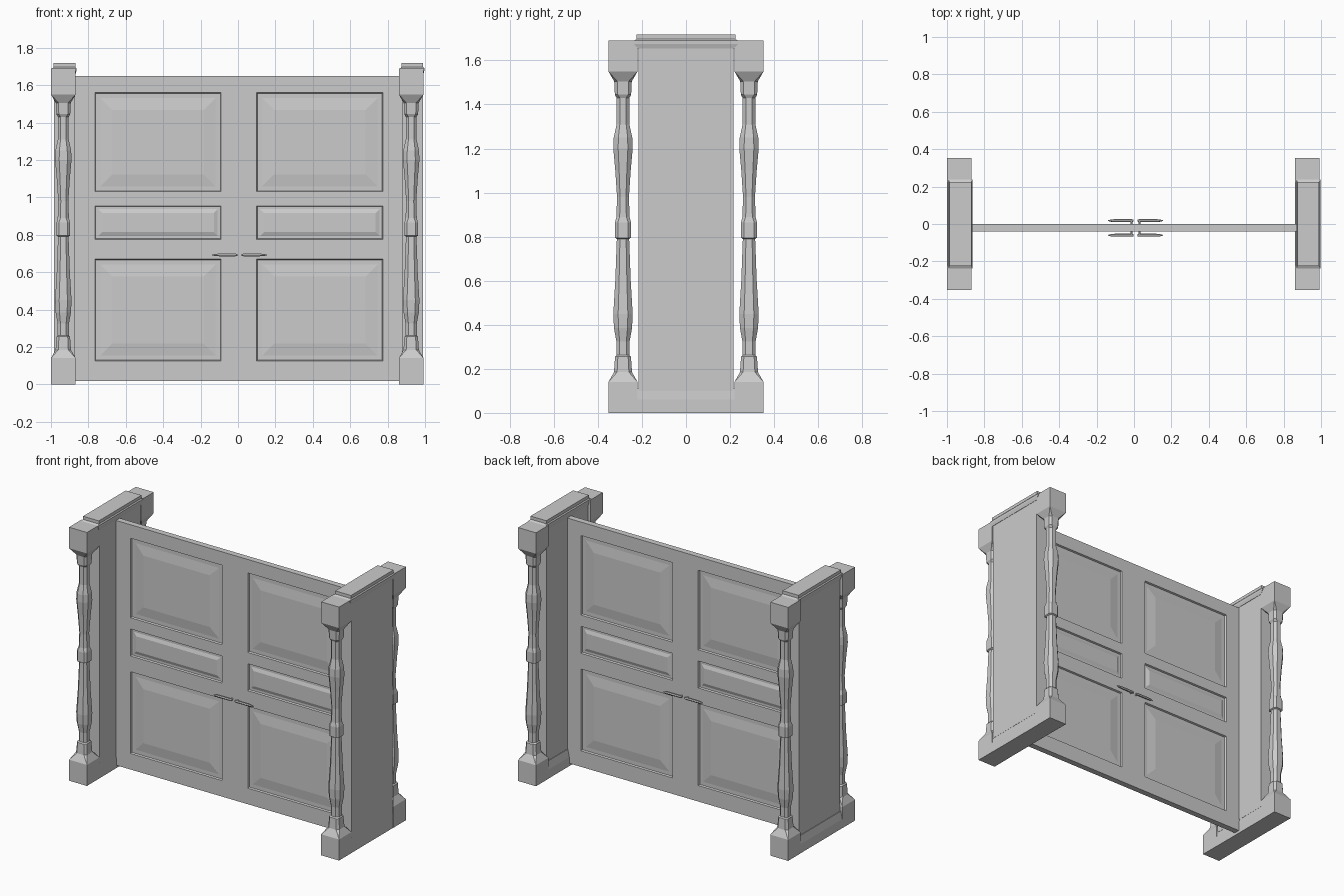
import bpy, bmesh
from mathutils import Vector

if "Cube" in bpy.data.objects:
    bpy.data.objects.remove(bpy.data.objects["Cube"])


def finish(name, bm):
    bmesh.ops.recalc_face_normals(bm, faces=bm.faces)
    me = bpy.data.meshes.new(name)
    bm.to_mesh(me)
    bm.free()
    ob = bpy.data.objects.new(name, me)
    bpy.context.collection.objects.link(ob)
    return ob


def loft(name, rings):
    """Skin a list of equal-length point rings and cap both ends."""
    bm = bmesh.new()
    vs = [[bm.verts.new(p) for p in r] for r in rings]
    n = len(vs[0])
    for a, b in zip(vs, vs[1:]):
        for i in range(n):
            j = (i + 1) % n
            bm.faces.new((a[i], a[j], b[j], b[i]))
    bm.faces.new(vs[0][::-1])
    bm.faces.new(vs[-1])
    bmesh.ops.remove_doubles(bm, verts=bm.verts, dist=1e-5)
    return finish(name, bm)


def stack(name, layers):
    """Rectangular sections (x0, x1, half_y, z) skinned upwards."""
    return loft(name, [[(x0, -h, z), (x1, -h, z), (x1, h, z), (x0, h, z)]
                       for x0, x1, h, z in layers])


def octagon(h, c):
    k = h * (1 - c)
    return [(h, -k), (h, k), (k, h), (-k, h), (-h, k), (-h, -k), (-k, -h), (k, -h)]


# Turned post profile: z, half width, corner chamfer
POST = [(0, .066, 0), (.14, .066, 0), (.185, .041, .35), (.255, .036, .35),
        (.262, .03, .5), (.325, .03, .5), (.385, .041, .5), (.45, .044, .5),
        (.6, .035, .5), (.79, .028, .5), (.795, .036, .35), (.865, .036, .35),
        (.89, .03, .5), (.98, .027, .5), (1.1, .035, .5), (1.2, .044, .5),
        (1.25, .042, .5), (1.31, .029, .5), (1.43, .029, .5), (1.445, .037, .35),
        (1.505, .04, .35), (1.55, .066, 0), (1.69, .066, 0)]

for side, dx in (("left", 0), ("right", 1.86)):
    cx = -.934 + dx
    for end, cy in (("front", -.286), ("back", .286)):
        loft(f"{side}_{end}_post",
             [[(cx + x, cy + y, z) for x, y in octagon(h, c)] for z, h, c in POST])
    # Base, side wall and moulded cap
    stack(f"{side}_base", [(cx - .065, cx + .065, .29, 0), (cx - .065, cx + .065, .29, .06),
                           (cx - .054, cx + .06, .25, .11)])
    stack(f"{side}_wall", [(cx - .05, cx + .062, .216, .1), (cx - .05, cx + .062, .216, 1.68)])
    stack(f"{side}_cap", [(cx - .052, cx + .064, .22, 1.655), (cx - .058, cx + .07, .237, 1.675),
                          (cx - .058, cx + .07, .237, 1.69), (cx - .052, cx + .064, .224, 1.697),
                          (cx - .052, cx + .064, .224, 1.718)])

# Double door: one panelled face, mirrored front to back
XS = [-.875, -.765, -.09, .1, .775, .88]
ZS = [.018, .125, .67, .775, .955, 1.03, 1.56, 1.65]
bm = bmesh.new()
grid = [[bm.verts.new((x, -.02, z)) for x in XS] for z in ZS]
panels = []
for r in range(len(ZS) - 1):
    for c in range(len(XS) - 1):
        f = bm.faces.new((grid[r][c], grid[r][c + 1], grid[r + 1][c + 1], grid[r + 1][c]))
        if r % 2 and c % 2:
            panels.append(f)
rim = [e for e in bm.edges if e.is_boundary]
for f in panels:
    tall = max(v.co.z for v in f.verts) - min(v.co.z for v in f.verts) > .3
    f.normal_update()
    for t, d in ((.006, -.011), (.035 if tall else .02, 0), (.09 if tall else .03, .008)):
        bmesh.ops.inset_individual(bm, faces=[f], thickness=t, depth=d)
out = bmesh.ops.extrude_edge_only(bm, edges=rim)["geom"]
for v in out:
    if isinstance(v, bmesh.types.BMVert):
        v.co.y = 0
door = finish("double_door", bm)
door.location.y = -.02
m = door.modifiers.new("back_side", 'MIRROR')
m.use_axis = (False, True, False)

# Lever handles on both faces: hexagon section tapering to a tip
LEVER = [(0, .005), (.012, .008), (.06, .008), (.1, .008), (.122, .006), (.136, .002)]
HEX = [(1, 0), (.5, .87), (-.5, .87), (-1, 0), (-.5, -.87), (.5, -.87)]
for side, x0, s in (("left", -.002, -1), ("right", .018, 1)):
    for face, y, yd in (("front", -.06, -.038), ("back", .018, -.002)):
        loft(f"{side}_{face}_handle",
             [[(x0 + s * d, y + a * r, .692 + b * r) for a, b in HEX] for d, r in LEVER])
        loft(f"{side}_{face}_handle_stem",
             [[(x0 + s * .012 + a * .006, yy, .692 + b * .006) for a, b in HEX] for yy in (yd, y)])
